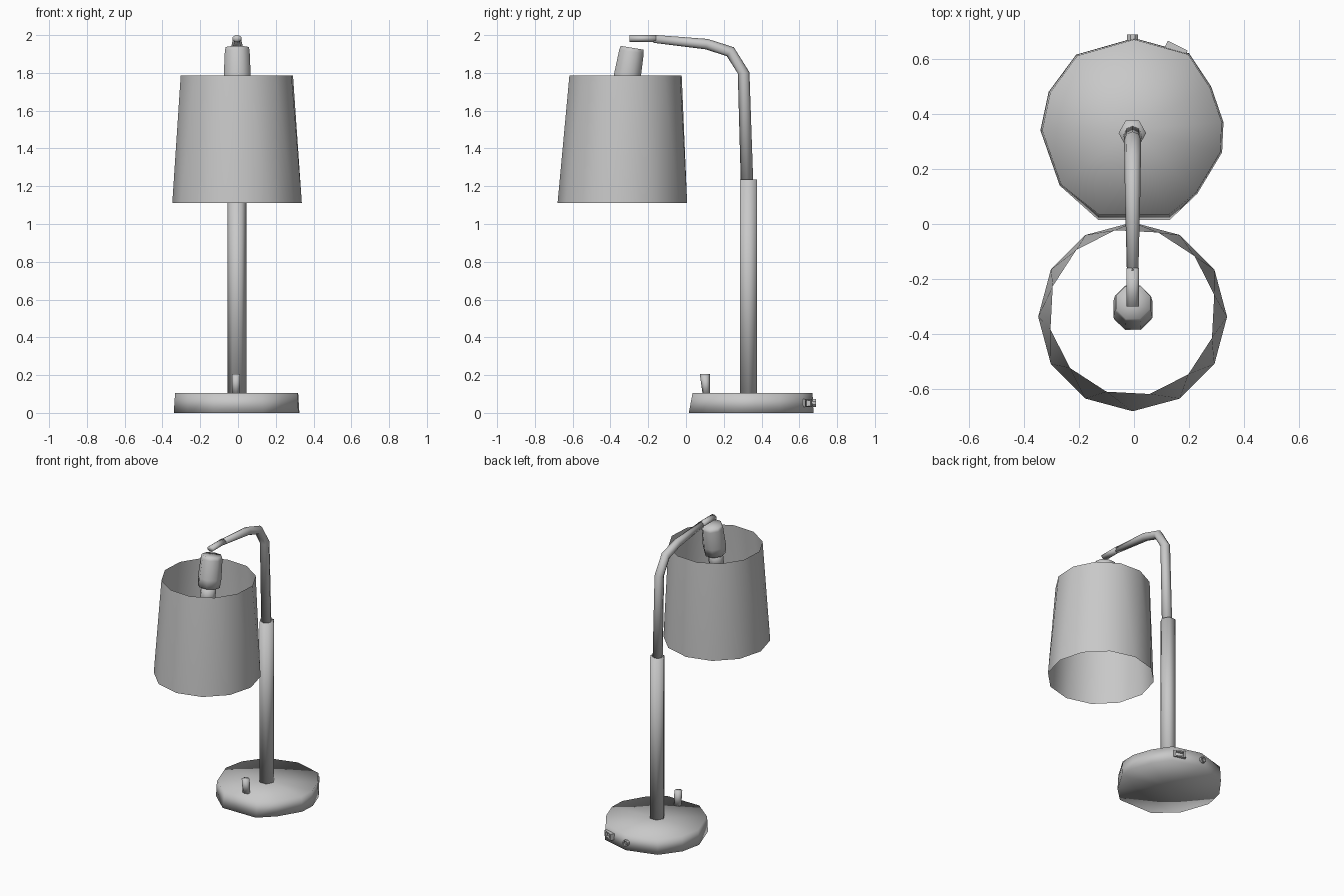
import bpy, bmesh
from math import sin, cos, pi, sqrt
from mathutils import Vector

cube = bpy.data.objects.get("Cube")
if cube:
    bpy.data.objects.remove(cube, do_unlink=True)

grey = bpy.data.materials.new("plain_grey")
grey.use_nodes = True
grey.diffuse_color = (0.58, 0.58, 0.58, 1)
grey.node_tree.nodes["Principled BSDF"].inputs["Base Color"].default_value = grey.diffuse_color


def ring(centre, axis, ru, rv, sides, phase=0.0):
    """Polygon of points around a centre, square to the axis."""
    axis = Vector(axis).normalized()
    u = Vector((1, 0, 0))
    u = (u - axis * u.dot(axis)).normalized()
    v = axis.cross(u)
    angles = [2 * pi * (i + phase) / sides for i in range(sides)]
    return [Vector(centre) + u * ru * cos(a) + v * rv * sin(a) for a in angles]


def loft(name, rings, capped=True, smooth=True):
    """Skin a stack of rings; caps are fanned from their centres."""
    bm = bmesh.new()
    loops = [[bm.verts.new(p) for p in r] for r in rings]
    n = len(loops[0])
    for low, high in zip(loops, loops[1:]):
        for i in range(n):
            j = (i + 1) % n
            bm.faces.new((low[i], low[j], high[j], high[i]))
    if capped:
        caps = [bm.faces.new(loops[0][::-1]), bm.faces.new(loops[-1])]
        bmesh.ops.poke(bm, faces=caps)
    else:
        bmesh.ops.triangulate(bm, faces=bm.faces[:])
    bmesh.ops.recalc_face_normals(bm, faces=bm.faces[:])
    for f in bm.faces:
        f.smooth = smooth
    mesh = bpy.data.meshes.new(name)
    bm.to_mesh(mesh)
    bm.free()
    mesh.materials.append(grey)
    obj = bpy.data.objects.new(name, mesh)
    bpy.context.collection.objects.link(obj)
    return obj


UP = (0, 0, 1)

# Base: uneven faceted disc, flattened at the front
outline = [(0, .675), (-.21, .615), (-.31, .48), (-.34, .34), (-.27, .14), (-.13, .03),
           (.13, .03), (.23, .11), (.32, .26), (.325, .37), (.28, .5), (.2, .62)]
bottom = [Vector((x, y - (.015 if y < .1 else 0), 0)) for x, y in outline]
top = [Vector((x * .98, .345 + (y - .345) * .985, .105)) for x, y in outline]
loft("base", [bottom, top])

# Lower pole
loft("pole", [ring((-.006, .33, z), UP, .05, .052, 6) for z in (.1, 1.235)])

# Curved arm: tangents come from neighbouring path points
path = [(.323, 1.22, .033), (.305, 1.8, .031), (.235, 1.912, .03),
        (.11, 1.952, .028), (-.17, 1.98, .021)]
points = [Vector((-.005, y, z)) for y, z, r in path]
rings = []
for i, (p, (y, z, r)) in enumerate(zip(points, path)):
    tangent = points[min(i + 1, len(points) - 1)] - points[max(i - 1, 0)]
    rings.append(ring(p, tangent, r, r, 8))
loft("arm", rings)
loft("arm_tip", [ring((-.005, y, 1.982), (0, -1, 0), .025, .019, 8, .5)
                 for y in (-.16, -.3)])

# Tilted lamp socket with a narrower neck below
tilt = Vector((0, .17, 1)).normalized()
head = Vector((-.004, -.285, 1.933))
loft("socket", [ring(head - tilt * d, tilt, r, r, 8, .5)
                for d, r in ((0, .066), (.02, .071), (.15, .077), (.21, .072))])
loft("socket_neck", [ring(head - tilt * d, tilt, .05, .05, 8, .5) for d in (.2, .33)])

# Open tapered shade with twisted folds
loft("shade", [ring((-.005, -.337, 1.11), UP, .343, .343, 12),
               ring((-.006, -.32, 1.785), UP, .304, .304, 12, .4)], capped=False)

# Switch on the base
loft("switch", [ring((-.01, y, z), UP, .025, ry, 6, .5)
                for y, z, ry in ((.108, .1, .02), (.1, .205, .027))])


def port(name, centre, axis, w, h, sides, phase):
    """Short collar with a recessed opening."""
    c, a = Vector(centre), Vector(axis).normalized()
    steps = [(-.03, 1), (.02, 1), (.02, .65), (-.005, .65)]
    return loft(name, [ring(c + a * d, a, w * k, h * k, sides, phase) for d, k in steps],
                smooth=False)


# Sockets on the back edge of the base
port("side_port", (.15, .63, .052), (.45, .89, 0), .04 * sqrt(2), .022 * sqrt(2), 4, .5)
port("cable_port", (-.005, .668, .052), (0, 1, 0), .022, .022, 8, .5)
